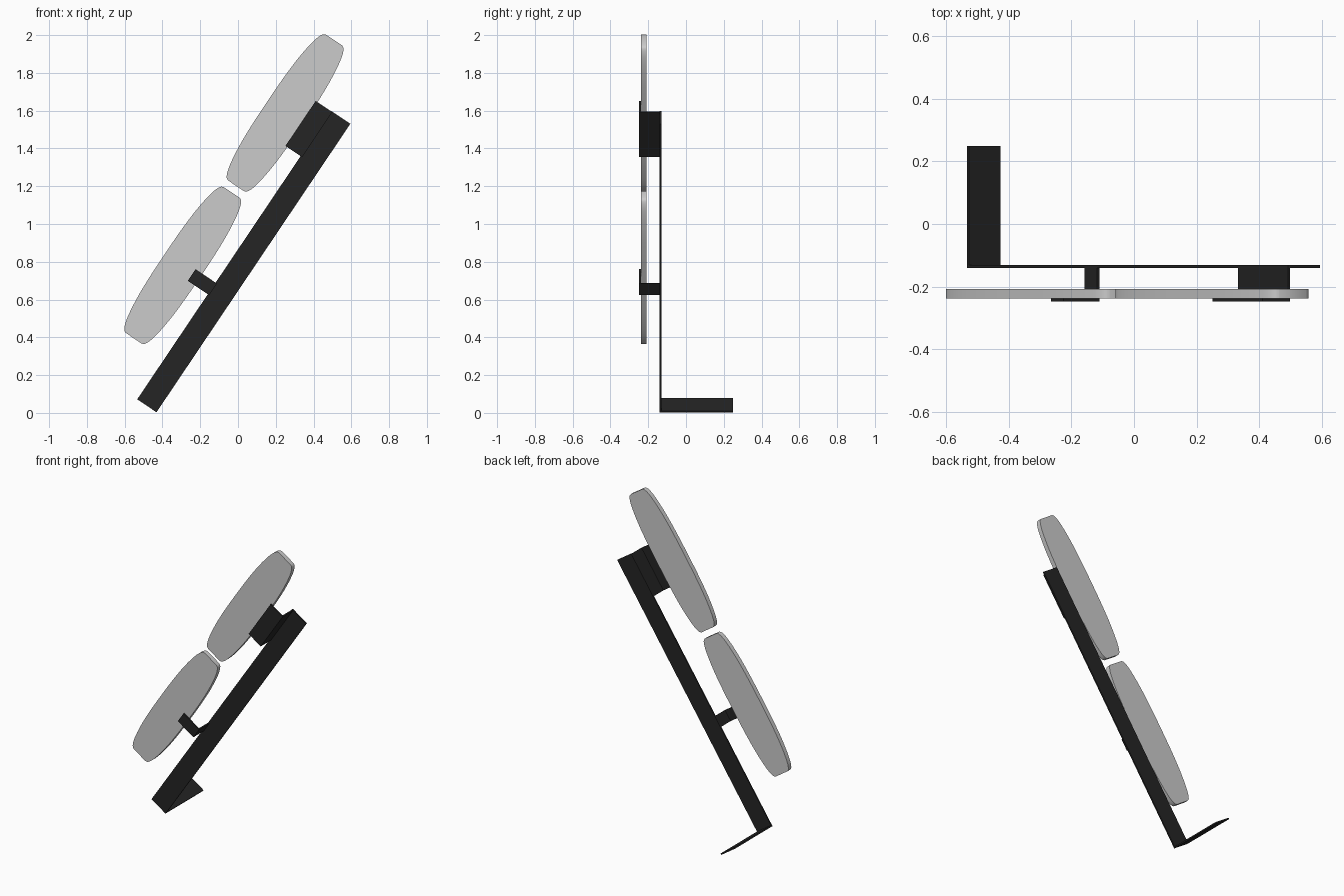
import bpy, bmesh, math
from mathutils import Vector

if "Cube" in bpy.data.objects:
    bpy.data.objects.remove(bpy.data.objects["Cube"])

TILT = math.atan2(1.525, 1.025)          # lean of the whole assembly
C, S = math.cos(TILT), math.sin(TILT)


def place(u, v, y):
    """u runs along the bar, v across it (to the left), y is depth."""
    return Vector((u * C - v * S, y, u * S + v * C))


def prism(name, profile, lo, hi, to_world, mat=None, smooth=False):
    """Extrude a closed 2D profile between lo and hi."""
    bm = bmesh.new()
    a = [bm.verts.new(to_world(p, q, lo)) for p, q in profile]
    b = [bm.verts.new(to_world(p, q, hi)) for p, q in profile]
    bm.faces.new(a)
    bm.faces.new(b[::-1])
    n = len(profile)
    for i in range(n):
        j = (i + 1) % n
        bm.faces.new((a[i], b[i], b[j], a[j]))
    bmesh.ops.recalc_face_normals(bm, faces=bm.faces)
    me = bpy.data.meshes.new(name)
    bm.to_mesh(me)
    bm.free()
    ob = bpy.data.objects.new(name, me)
    bpy.context.collection.objects.link(ob)
    if mat:
        me.materials.append(mat)
    if smooth:
        bpy.context.view_layer.objects.active = ob
        ob.select_set(True)
        bpy.ops.object.shade_smooth_by_angle(angle=math.radians(30))
        ob.select_set(False)
    return ob


def rounded(points, steps=4):
    """Catmull-Rom smoothing of an open point list."""
    pts = [Vector(p) for p in points]
    pts = [2 * pts[0] - pts[1]] + pts + [2 * pts[-1] - pts[-2]]
    out = []
    for p0, p1, p2, p3 in zip(pts, pts[1:], pts[2:], pts[3:]):
        for k in range(steps):
            t = k / steps
            out.append(0.5 * (2 * p1 + (p2 - p0) * t
                              + (2 * p0 - 5 * p1 + 4 * p2 - p3) * t * t
                              + (3 * p1 - p0 - 3 * p2 + p3) * t ** 3))
    return out + [pts[-2]]


black = bpy.data.materials.new("black_metal")
black.diffuse_color = (0.018, 0.018, 0.018, 1)
black.use_nodes = True
black.node_tree.nodes["Principled BSDF"].inputs["Base Color"].default_value = black.diffuse_color

# Long bar with its foot folded towards the back
T = 0.009
bar = [(-0.238, -0.14), (1.602, -0.14), (1.602, -0.14 + T),
       (-0.238 + T, -0.14 + T), (-0.238 + T, 0.25), (-0.238, 0.25)]
prism("bar_with_foot", bar, 0.360, 0.483,
      lambda u, y, v: place(u, v, y), black)

# Angle brackets: side wall going forward, flap over the pad's front
for name, u0, u1, v_end in (("lower_bracket", 0.432, 0.506, 0.611),
                            ("upper_bracket", 1.313, 1.600, 0.580)):
    ell = [(0.474, -0.136), (0.474, -0.248), (v_end, -0.248),
           (v_end, -0.239), (0.482, -0.239), (0.482, -0.136)]
    prism(name, ell, u0, u1, lambda v, y, u: place(u, v, y), black)

# Barrel-shaped pads, built from a quarter outline mirrored twice
side = rounded([(0, 0.112), (0.13, 0.111), (0.25, 0.106), (0.34, 0.097),
                (0.40, 0.087), (0.435, 0.077), (0.457, 0.065), (0.465, 0.051)])
quarter = [(p.x, p.y) for p in side]
half = [(-x, w) for x, w in quarter[:0:-1]] + quarter
outline = half + [(x, -w) for x, w in half[::-1]]
for name, uc in (("lower_pad", 0.485), ("upper_pad", 1.457)):
    prism(name, [(uc + x, 0.679 + w) for x, w in outline], -0.238, -0.208,
          lambda u, v, y: place(u, v, y), smooth=True)
